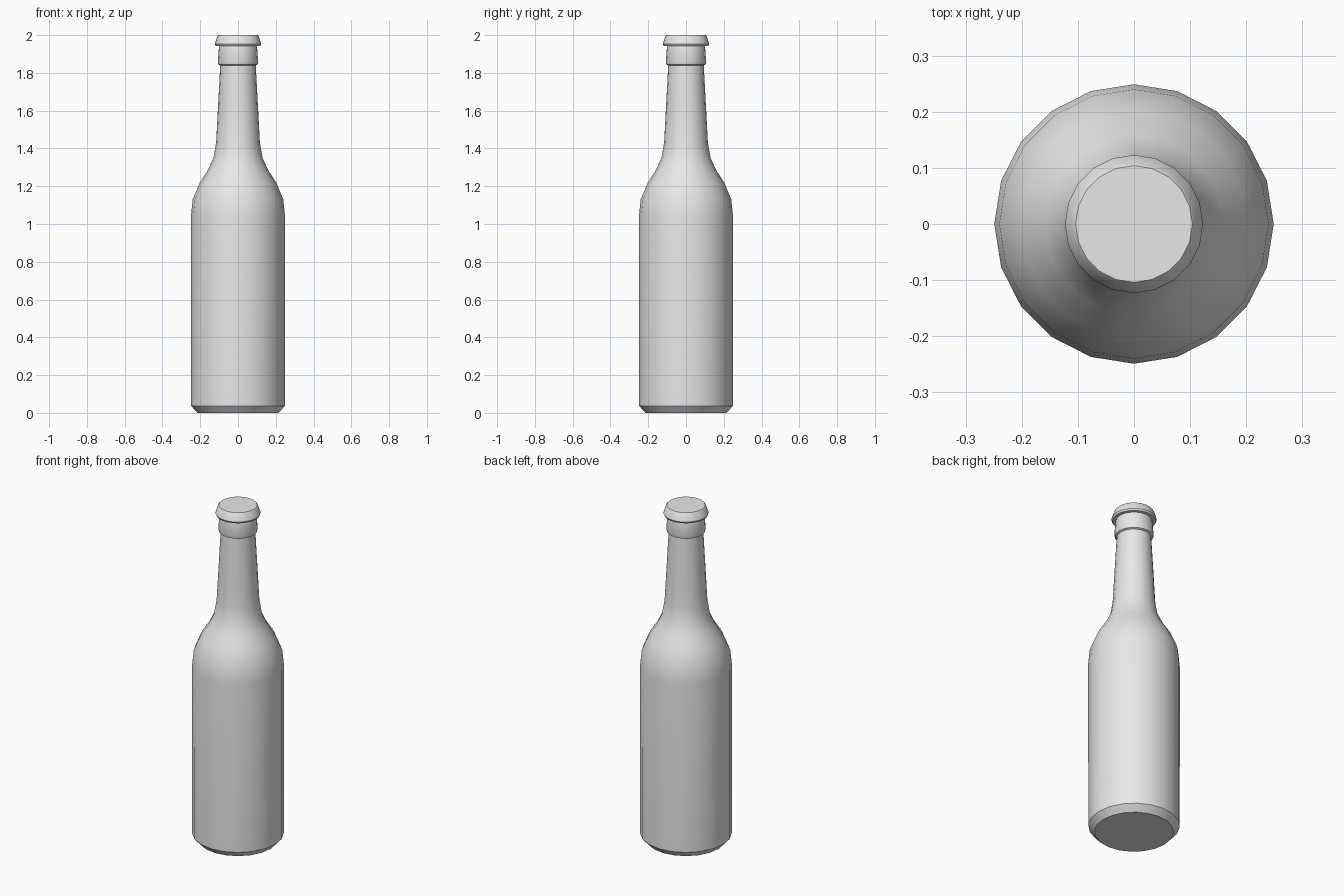
import bpy
import bmesh
from math import cos, sin, pi, radians

SIDES = 20

cube = bpy.data.objects.get("Cube")
if cube:
    bpy.data.objects.remove(cube, do_unlink=True)

# Single plain grey
grey = bpy.data.materials.new("plain_grey")
grey.use_nodes = True
colour = (0.8, 0.8, 0.8, 1)
grey.diffuse_color = colour
grey.node_tree.nodes["Principled BSDF"].inputs["Base Color"].default_value = colour


def lathe(name, profile):
    """Revolve (radius, height) points into a closed solid."""
    bm = bmesh.new()
    rings = []
    for r, z in profile:
        rings.append([bm.verts.new((r * cos(2 * pi * i / SIDES), r * sin(2 * pi * i / SIDES), z))
                      for i in range(SIDES)])
    for low, high in zip(rings, rings[1:]):
        for i in range(SIDES):
            j = (i + 1) % SIDES
            bm.faces.new((low[i], low[j], high[j], high[i]))
    bm.faces.new(rings[0][::-1])
    bm.faces.new(rings[-1])
    mesh = bpy.data.meshes.new(name)
    bm.to_mesh(mesh)
    bm.free()
    mesh.materials.append(grey)
    obj = bpy.data.objects.new(name, mesh)
    bpy.context.collection.objects.link(obj)
    bpy.ops.object.select_all(action="DESELECT")
    obj.select_set(True)
    bpy.context.view_layer.objects.active = obj
    bpy.ops.object.shade_smooth_by_angle(angle=radians(35))
    return obj


# Body with chamfered base, shoulder, tapering neck and collar
lathe("bottle_body", [
    (0.215, 0), (0.248, 0.037), (0.249, 1.04), (0.24, 1.13), (0.202, 1.22),
    (0.16, 1.285), (0.13, 1.35), (0.116, 1.43), (0.108, 1.58), (0.094, 1.84),
    (0.104, 1.845), (0.107, 1.855), (0.101, 1.935), (0.098, 1.95),
])

# Flared cap with a softened top rim
lathe("bottle_cap", [
    (0.098, 1.943), (0.118, 1.943), (0.123, 1.953), (0.109, 1.994), (0.104, 2.0),
])
